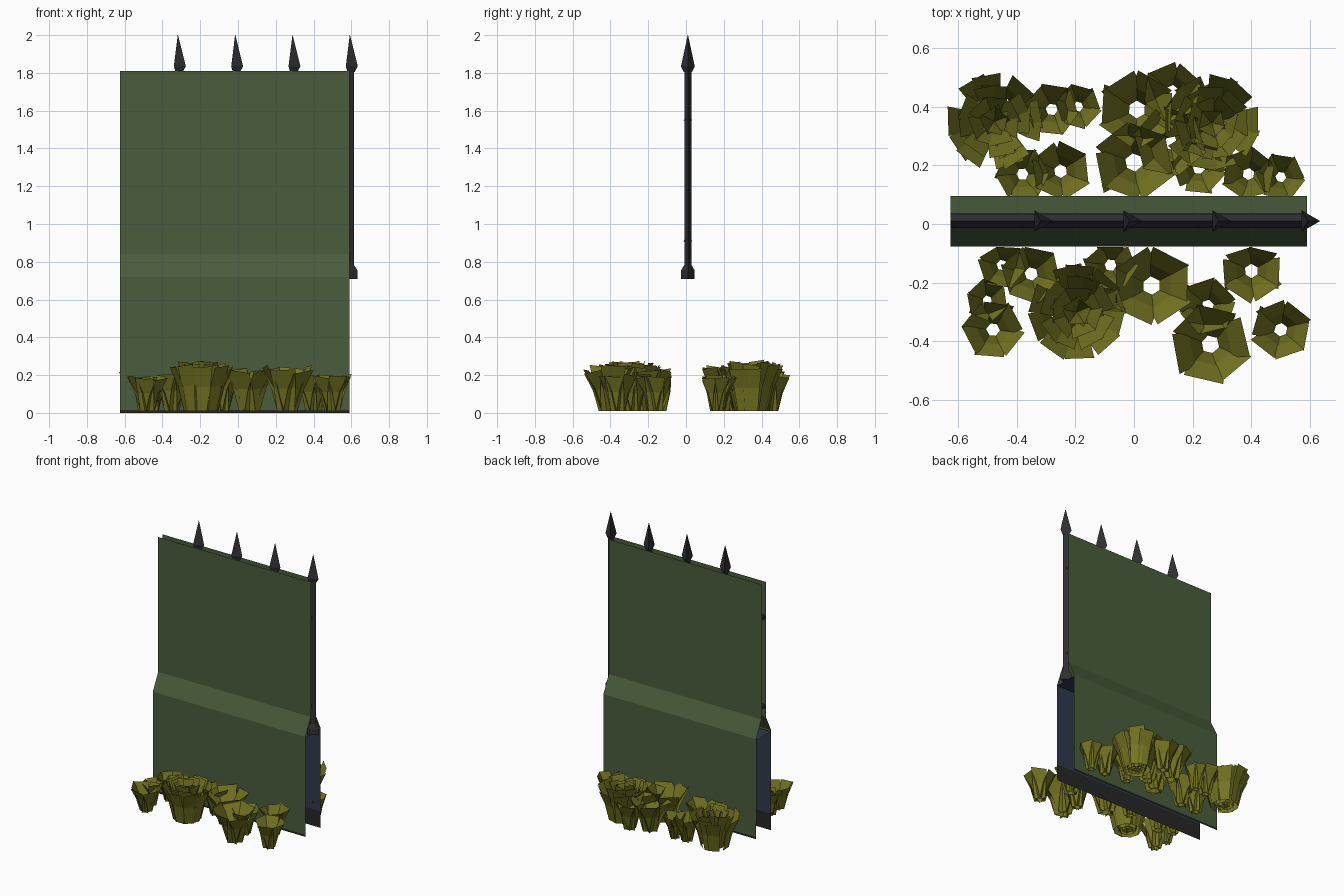
import bpy, bmesh, math, random
from mathutils import Vector

if "Cube" in bpy.data.objects:
    bpy.data.objects.remove(bpy.data.objects["Cube"])

random.seed(4)
CY = 0.01                    # centre line of the wall in y
X0, X1 = -0.625, 0.59        # wall ends


def material(name, rgb):
    m = bpy.data.materials.new(name)
    m.diffuse_color = (*rgb, 1)
    m.use_nodes = True
    m.node_tree.nodes["Principled BSDF"].inputs["Base Color"].default_value = m.diffuse_color
    return m


IVY = material("ivy green", (0.068, 0.107, 0.045))
STONE = material("slate blue", (0.028, 0.042, 0.072))
BASE = material("plinth black", (0.018, 0.019, 0.018))
IRON = material("dark iron", (0.032, 0.030, 0.033))
GRASS = material("olive leaves", (0.18, 0.18, 0.017))


def finish(name, bm, mat):
    me = bpy.data.meshes.new(name)
    bm.to_mesh(me)
    bm.free()
    me.materials.append(mat)
    ob = bpy.data.objects.new(name, me)
    bpy.context.collection.objects.link(ob)
    return ob


def strip(name, profile, mat):
    """Open sheet: (y, z) profile swept along the wall length."""
    bm = bmesh.new()
    rows = [[bm.verts.new((x, CY + y, z)) for x in (X0, X1)] for y, z in profile]
    for a, b in zip(rows, rows[1:]):
        bm.faces.new((a[0], a[1], b[1], b[0]))
    return finish(name, bm, mat)


def spindle(bm, x, stations):
    """Three-sided upright turned from (radius, z) stations."""
    rings = []
    for r, z in stations:
        rings.append([bm.verts.new((x + r * math.cos(a), CY + r * math.sin(a), z))
                      for a in (0, math.tau / 3, 2 * math.tau / 3)])
    for a, b in zip(rings, rings[1:]):
        for i in range(3):
            j = (i + 1) % 3
            bm.faces.new((a[i], a[j], b[j], b[i]))
    bm.faces.new(rings[0][::-1])
    bm.faces.new(rings[-1])


# ivy sheets on both sides, stepping in above the wall
for side, label in ((-1, "front"), (1, "back")):
    prof = [(0.086, 0.015), (0.086, 0.72), (0.025, 0.84), (0.025, 1.81)]
    strip(label + "_ivy_sheet", [(side * y, z) for y, z in prof][::-side], IVY)
    strip(label + "_plinth", [(side * 0.085, z) for z in (0, 0.12)][::-side], BASE)

# low wall, open at the ends and bottom
strip("low_wall", [(-0.083, 0.12), (-0.083, 0.71), (0.083, 0.71), (0.083, 0.12)], STONE)

# railing posts with collars and spear tips
for i in range(4):
    bm = bmesh.new()
    x = 0.592 - 0.3035 * i
    spindle(bm, x, [(0.041, 0.71), (0.041, 0.755), (0.021, 0.785), (0.021, 1.81)])
    spindle(bm, x, [(0.026, 1.805), (0.042, 1.835), (0.001, 2.0)])
    finish("railing_post", bm, IRON)

# horizontal rails between the sheets
for z in (0.92, 1.56):
    bm = bmesh.new()
    ends = [[bm.verts.new((x, CY + y, z + h)) for y, h in
             ((-0.023, -0.012), (0.023, -0.012), (0.0, 0.025))] for x in (X0, X1)]
    for i in range(3):
        j = (i + 1) % 3
        bm.faces.new((ends[0][i], ends[0][j], ends[1][j], ends[1][i]))
    bm.faces.new(ends[0])
    bm.faces.new(ends[1][::-1])
    bmesh.ops.recalc_face_normals(bm, faces=bm.faces)
    finish("cross_rail", bm, IRON)


def leaf_ring(bm, c, count, r_low, r_top, width, height, jitter):
    """Ring of leaf cards that lean outward."""
    start = random.uniform(0, math.tau)
    for i in range(count):
        a = start + math.tau * i / count + random.uniform(-jitter, jitter)
        out = Vector((math.cos(a), math.sin(a), 0))
        side = Vector((-out.y, out.x, 0))
        tip = height * random.uniform(0.86, 1.0)
        skew = random.uniform(-0.1, 0.1) * width
        rows = []
        for t, f, w in ((0, 0, 0.7), (0.55, 0.4, 0.85), (1, 1, 1)):
            p = Vector((c[0], c[1], 0.01)) + out * (r_low + (r_top - r_low) * f)
            p.z += (tip - 0.01) * t
            row = []
            for s in (-1, 1):
                v = p + side * (s * w * width / 2 + skew * t)
                v.z += s * skew * t * 0.8
                # leaves stop at the wall
                v.y = max(v.y, 0.085) if c[1] > 0 else min(v.y, -0.078)
                row.append(bm.verts.new(v))
            rows.append(row)
        for p, q in zip(rows, rows[1:]):
            bm.faces.new((p[0], p[1], q[1], q[0]))


# open leaf clumps: x, y, radius, height
clumps = [(-0.48, -0.36, 0.10, 0.20), (-0.5, -0.26, 0.07, 0.18), (-0.45, -0.14, 0.08, 0.20),
          (-0.35, -0.17, 0.10, 0.21), (-0.08, -0.14, 0.09, 0.21), (0.06, -0.21, 0.135, 0.25),
          (0.25, -0.28, 0.095, 0.21), (0.26, -0.41, 0.135, 0.25), (0.5, -0.36, 0.10, 0.20),
          (0.4, -0.16, 0.105, 0.20), (-0.28, 0.39, 0.09, 0.20), (-0.19, 0.40, 0.075, 0.19),
          (-0.38, 0.17, 0.09, 0.19), (-0.25, 0.18, 0.10, 0.20), (0.01, 0.39, 0.13, 0.25),
          (0.0, 0.21, 0.135, 0.25), (0.13, 0.45, 0.10, 0.22), (0.12, 0.28, 0.12, 0.24),
          (0.39, 0.17, 0.09, 0.20), (0.5, 0.16, 0.08, 0.19), (0.22, 0.19, 0.09, 0.20)]
for x, y, r, h in clumps:
    bm = bmesh.new()
    leaf_ring(bm, (x, y), 6, 0.2 * r, 0.9 * r, 1.02 * r, h, 0.08)
    finish("leaf_clump", bm, GRASS)

# dense bushes made of nested leaf rings
for x, y in ((-0.195, -0.3), (-0.475, 0.35), (0.265, 0.345)):
    bm = bmesh.new()
    for n, lo, hi, w, h in ((10, 0.085, 0.158, 0.10, 0.255), (9, 0.05, 0.12, 0.09, 0.27),
                            (7, 0.02, 0.08, 0.085, 0.275), (5, 0.0, 0.04, 0.07, 0.275)):
        leaf_ring(bm, (x, y), n, lo, hi, w, h, 0.25)
    finish("dense_bush", bm, GRASS)
